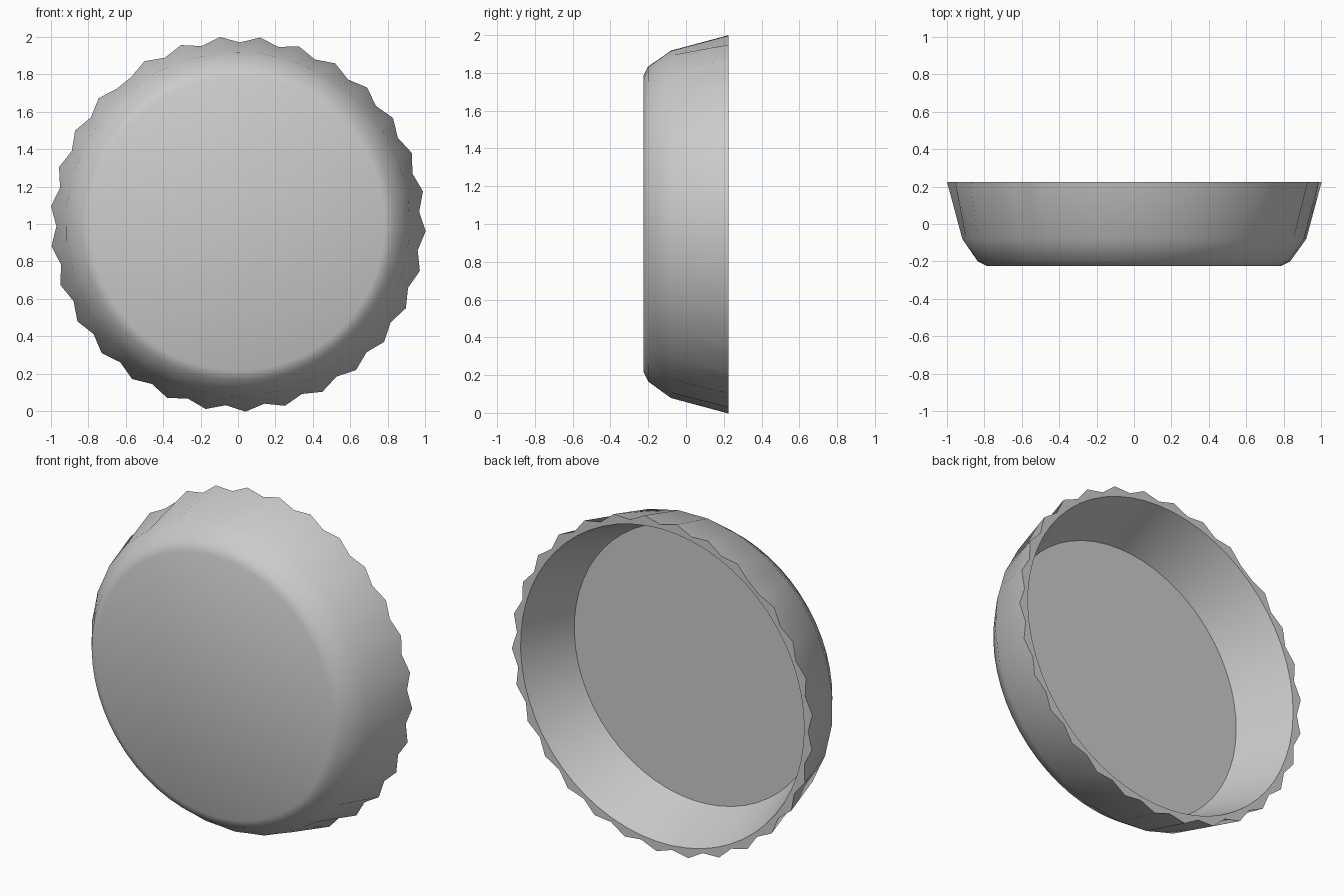
import bpy, bmesh
from math import radians, sin, cos

if "Cube" in bpy.data.objects:
    bpy.data.objects.remove(bpy.data.objects["Cube"])

TEETH = 29
STEP = 18.05          # wider gap at the seam
PITCH = (360 - STEP) / (TEETH - 1)
START = 119.9         # first tooth beside the seam, degrees

# (angle, is_peak) around the rim; two valleys border the seam gap
spokes = [(START + PITCH / 2, False)]
for i in range(TEETH):
    a = START - i * PITCH
    spokes += [(a, True), (a - PITCH / 2, False)]

# outer then inner profile: y, peak radius, valley radius
profile = [
    (-0.225, 0.785, 0.785),
    (-0.20, 0.835, 0.835),
    (-0.08, 0.922, 0.916),
    (0.225, 1.004, 0.971),
    (0.225, 0.945, 0.945),
    (-0.115, 0.825, 0.825),
]

bm = bmesh.new()
rings = []
for y, peak, valley in profile:
    rings.append([bm.verts.new(((peak if p else valley) * cos(radians(a)), y,
                                1.0 + (peak if p else valley) * sin(radians(a))))
                  for a, p in spokes])
n = len(spokes)
# walls and rim
for r0, r1 in zip(rings, rings[1:]):
    for i in range(n):
        j = (i + 1) % n
        bm.faces.new((r0[i], r0[j], r1[j], r1[i]))
# closed face and inner floor
bm.faces.new(rings[0])
bm.faces.new(rings[-1])
bmesh.ops.recalc_face_normals(bm, faces=bm.faces)

mesh = bpy.data.meshes.new("crimped_cap")
bm.to_mesh(mesh)
bm.free()
cap = bpy.data.objects.new("crimped_cap", mesh)
bpy.context.collection.objects.link(cap)
bpy.context.view_layer.objects.active = cap
cap.select_set(True)
bpy.ops.object.shade_smooth_by_angle(angle=radians(40))
